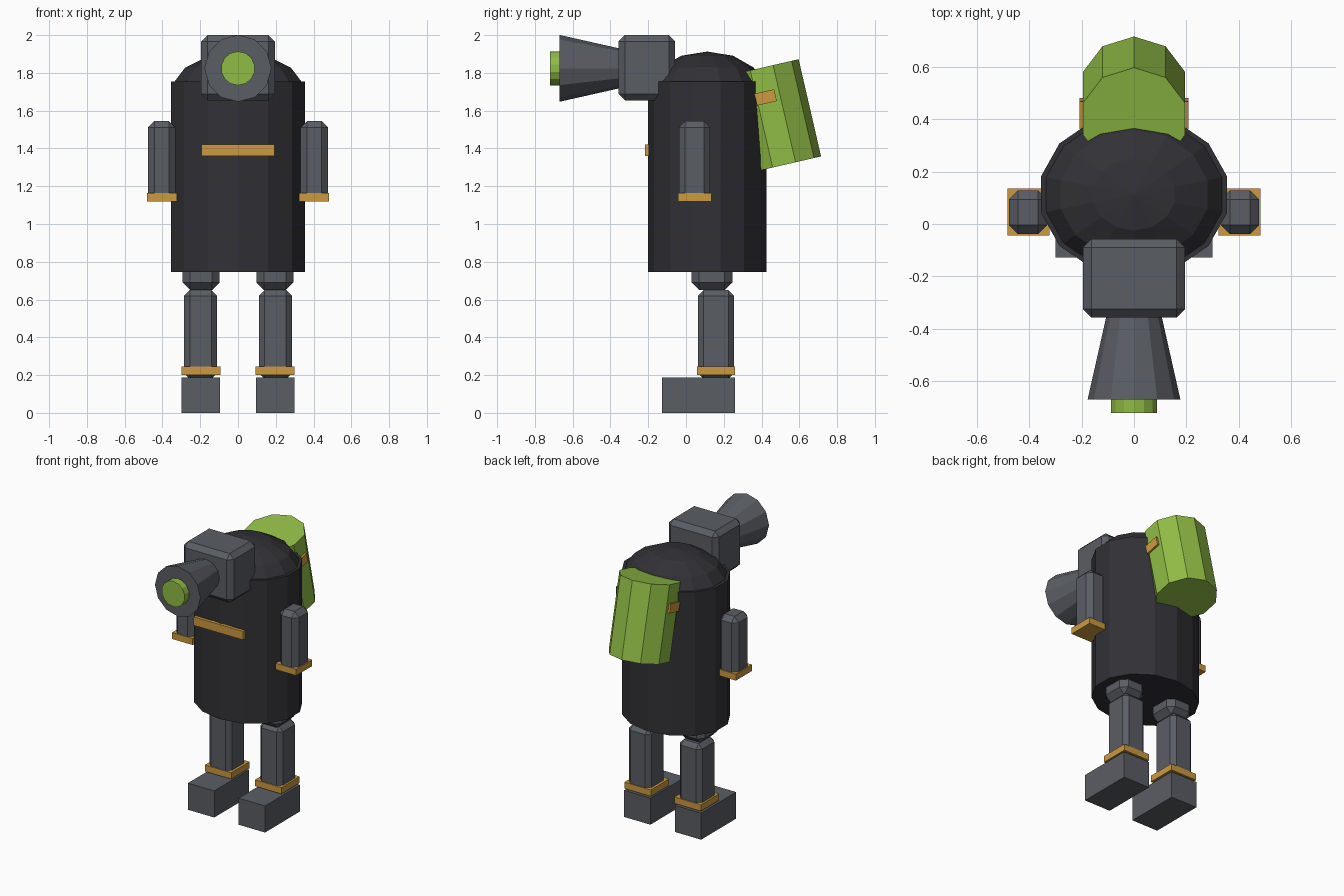
import bpy, math
from mathutils import Matrix

cube = bpy.data.objects.get("Cube")
if cube:
    bpy.data.objects.remove(cube, do_unlink=True)


def material(name, rgb):
    m = bpy.data.materials.new(name)
    m.use_nodes = True
    col = (*rgb, 1)
    m.diffuse_color = col
    m.node_tree.nodes["Principled BSDF"].inputs["Base Color"].default_value = col
    return m


DARK = material("charcoal", (0.031, 0.031, 0.037))
GREY = material("steel grey", (0.102, 0.11, 0.126))
GREEN = material("lime green", (0.28, 0.5, 0.06))
ORANGE = material("amber", (0.6, 0.32, 0.05))


def finish(name, mat):
    ob = bpy.context.object
    ob.name = ob.data.name = name
    ob.data.materials.append(mat)
    return ob


def box(name, mat, x, y, z, bevel=0, tilt=0):
    """Box from (min, max) ranges, with optional chamfered edges."""
    r = (x, y, z)
    bpy.ops.mesh.primitive_cube_add(size=1, location=[(a + b) / 2 for a, b in r])
    ob = finish(name, mat)
    ob.data.transform(Matrix.Diagonal([b - a for a, b in r] + [1]))
    ob.rotation_euler.x = tilt
    if bevel:
        mod = ob.modifiers.new("chamfer", 'BEVEL')
        mod.width = bevel
        mod.segments = 1
    return ob


def drum(name, mat, sides, r1, r2, depth, loc, tilt=0, squash=1):
    bpy.ops.mesh.primitive_cone_add(vertices=sides, radius1=r1, radius2=r2,
                                    depth=depth, location=loc)
    ob = finish(name, mat)
    ob.data.transform(Matrix.Diagonal((1, squash, 1, 1)))
    ob.rotation_euler.x = tilt
    return ob


# Body and domed head
drum("body", DARK, 14, 0.364, 0.364, 1.01, (0, 0.112, 1.25), squash=0.86)
bpy.ops.mesh.primitive_uv_sphere_add(segments=14, ring_count=7, radius=1,
                                     location=(0, 0.112, 1.687))
dome = finish("dome", DARK)
dome.data.transform(Matrix.Diagonal((0.367, 0.316, 0.226, 1)))
box("chest_strip", ORANGE, (-0.193, 0.193), (-0.218, -0.195), (1.36, 1.42))

# Camera-like face
box("face_box", GREY, (-0.195, 0.195), (-0.357, -0.057), (1.655, 2.0), bevel=0.033)
drum("face_horn", GREY, 12, 0.105, 0.177, 0.32, (0, -0.51, 1.824), math.pi / 2)
drum("lens", GREEN, 14, 0.09, 0.09, 0.06, (0, -0.69, 1.824), math.pi / 2)

# Tilted back canister and its strap
lean = math.radians(13)
drum("back_canister", GREEN, 10, 0.205, 0.205, 0.528, (0, 0.46, 1.57), lean, 0.98)
box("canister_strap", ORANGE, (-0.208, 0.208), (0.368, 0.475), (1.638, 1.702), tilt=lean)

# Arms and legs, one per side
for side, s in (("left", 1), ("right", -1)):
    def part(name, mat, x, y, z, bevel=0):
        box(f"{side}_{name}", mat, sorted((s * x[0], s * x[1])), y, z, bevel)

    part("arm", GREY, (0.332, 0.477), (-0.038, 0.128), (1.13, 1.545), 0.034)
    part("wrist_cuff", ORANGE, (0.323, 0.483), (-0.043, 0.135), (1.12, 1.165))
    part("upper_leg", GREY, (0.098, 0.293), (0.03, 0.245), (0.65, 0.95), 0.04)
    part("lower_leg", GREY, (0.11, 0.285), (0.063, 0.255), (0.18, 0.65), 0.03)
    part("ankle_cuff", ORANGE, (0.092, 0.298), (0.057, 0.26), (0.2, 0.245))
    part("foot", GREY, (0.095, 0.3), (-0.128, 0.26), (0, 0.187))
